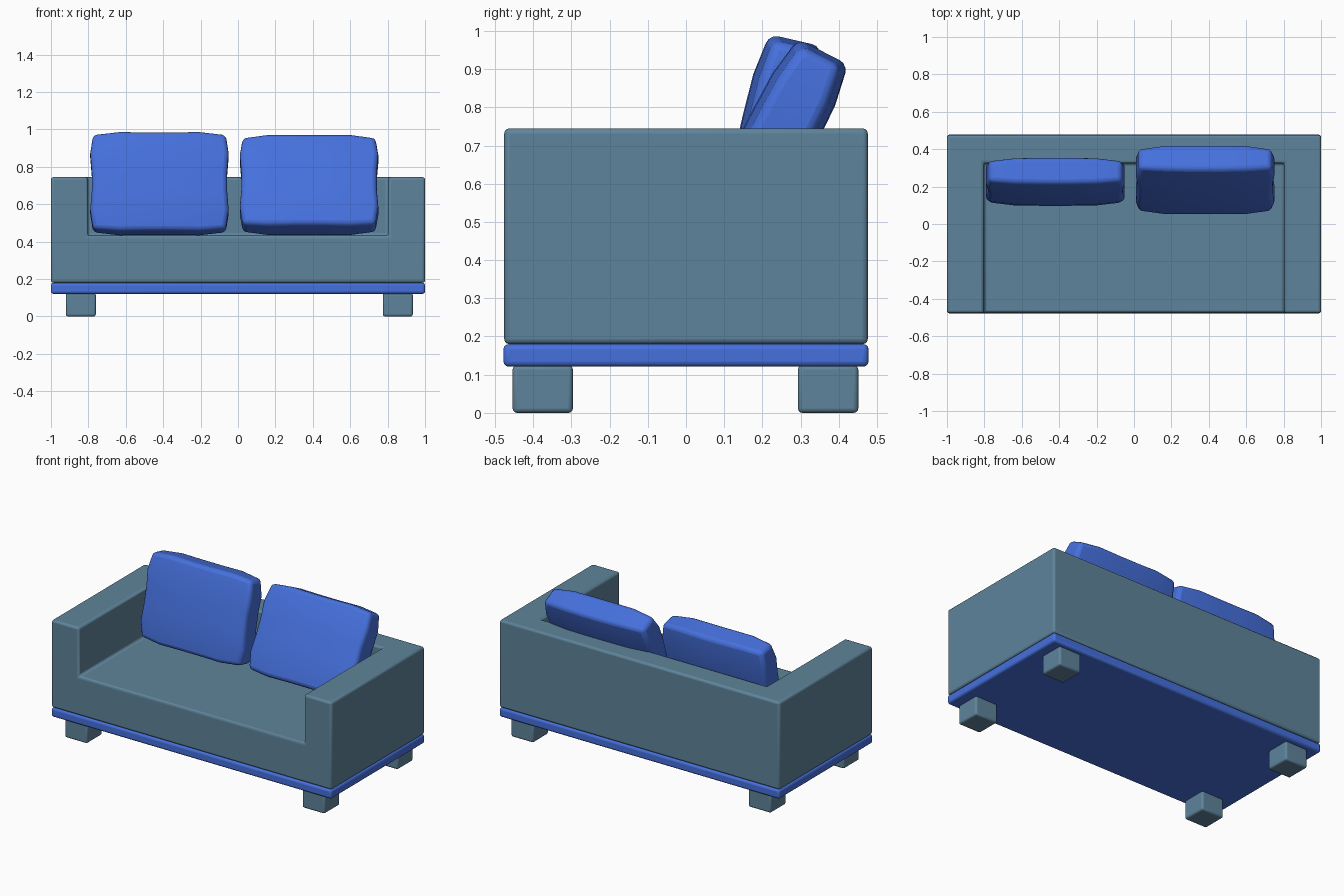
import bpy, bmesh
from math import radians

if "Cube" in bpy.data.objects:
    bpy.data.objects.remove(bpy.data.objects["Cube"])


def material(name, rgb):
    m = bpy.data.materials.new(name)
    m.diffuse_color = (*rgb, 1)
    m.use_nodes = True
    m.node_tree.nodes["Principled BSDF"].inputs["Base Color"].default_value = m.diffuse_color
    return m


FABRIC = material("slate_fabric", (0.114, 0.231, 0.328))
BLUE = material("blue_fabric", (0.06, 0.162, 0.72))


def finish(ob, mat, bevel, segments=3):
    ob.data.materials.append(mat)
    b = ob.modifiers.new("bevel", "BEVEL")
    b.width, b.segments = bevel, segments
    b.limit_method, b.angle_limit = "ANGLE", radians(45)
    bpy.context.view_layer.objects.active = ob
    bpy.ops.object.select_all(action="DESELECT")
    ob.select_set(True)
    bpy.ops.object.shade_smooth_by_angle(angle=radians(50))
    return ob


def box(name, lo, hi):
    bpy.ops.mesh.primitive_cube_add(size=1, location=[(a + b) / 2 for a, b in zip(lo, hi)])
    ob = bpy.context.object
    ob.name = name
    ob.scale = [b - a for a, b in zip(lo, hi)]
    bpy.ops.object.transform_apply(location=False, rotation=False)
    return ob


# Body: one block with the seat space cut out, leaving arms and back
body = box("sofa_body", (-1, -0.476, 0.18), (1, 0.476, 0.745))
cutter = box("seat_cutter", (-0.803, -0.8, 0.432), (0.803, 0.325, 1.2))
cut = body.modifiers.new("cut", "BOOLEAN")
cut.operation, cut.solver, cut.object = "DIFFERENCE", "EXACT", cutter
bpy.context.view_layer.objects.active = body
bpy.ops.object.modifier_apply(modifier="cut")
bpy.data.objects.remove(cutter)
finish(body, FABRIC, 0.014)

# Base slab under the body
finish(box("base_slab", (-1, -0.478, 0.121), (1, 0.478, 0.18)), BLUE, 0.014)

# Four block legs
for side, x in (("left", -0.84), ("right", 0.855)):
    for end, y in (("front", -0.375), ("back", 0.372)):
        finish(box(f"{end}_{side}_leg", (x - 0.08, y - 0.079, 0), (x + 0.08, y + 0.079, 0.125)),
               FABRIC, 0.012)


# Cushions: soft blocks with pinched sides, clipped corners and fuller middles
def cushion(name, centre, width, depth, height, tilt):
    me = bpy.data.meshes.new(name)
    bm = bmesh.new()
    bmesh.ops.create_cube(bm, size=2)
    bmesh.ops.subdivide_edges(bm, edges=bm.edges[:], cuts=4, use_grid_fill=True)
    for v in bm.verts:
        u, w, t = v.co
        sx = 1 - 0.045 * (1 - t * t) ** 2 - 0.06 * t ** 8
        sz = 1 - 0.02 * (1 - u * u) ** 2 - 0.06 * u ** 8
        sy = (1 - 0.22 * u ** 4) * (1 - 0.22 * t ** 4)
        v.co = (u * sx * width / 2, w * sy * depth / 2, t * sz * height / 2)
    bm.to_mesh(me)
    bm.free()
    ob = bpy.data.objects.new(name, me)
    bpy.context.collection.objects.link(ob)
    ob.location = centre
    ob.rotation_euler.x = -radians(tilt)
    return finish(ob, BLUE, 0.022)


cushion("left_cushion", (-0.42, 0.225, 0.71), 0.755, 0.18, 0.55, 13)
cushion("right_cushion", (0.38, 0.235, 0.703), 0.755, 0.19, 0.55, 27)
